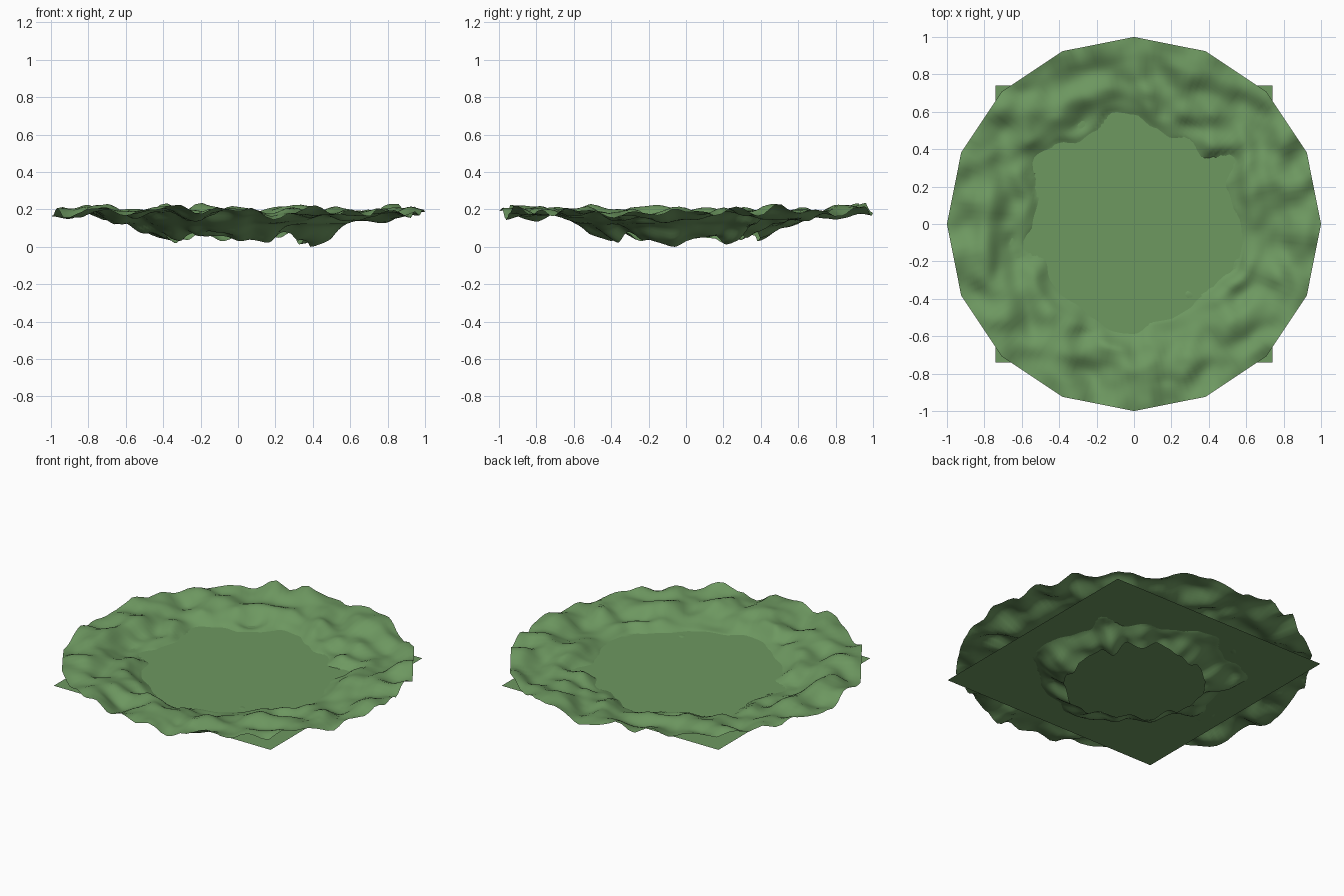
import bpy, math
from mathutils import Vector, noise

if "Cube" in bpy.data.objects:
    bpy.data.objects.remove(bpy.data.objects["Cube"])

WATER_Z, TOP_Z = 0.122, 0.244
SIDES, SUB, RINGS = 16, 10, 36
INNER = 0.40

mat = bpy.data.materials.new("moss green")
mat.diffuse_color = (0.154, 0.314, 0.118, 1)
mat.use_nodes = True
mat.node_tree.nodes["Principled BSDF"].inputs["Base Color"].default_value = mat.diffuse_color

# Shoreline radius every 11.25 degrees, starting at +x
SHORE = [.57, .53, .53, .65, .51, .54, .50, .53, .585, .61, .54, .53, .60, .64, .57, .53,
         .54, .60, .51, .54, .54, .53, .55, .585, .59, .53, .54, .54, .53, .55, .60, .59]


def shore(angle):
    f = (angle / math.tau * len(SHORE)) % len(SHORE)
    i = int(f)
    u = (1 - math.cos((f - i) * math.pi)) / 2
    return SHORE[i % 32] * (1 - u) + SHORE[(i + 1) % 32] * u


def height(x, y):
    """Bank height above the water: steep at the shore, level at the rim."""
    t = math.hypot(x, y) - shore(math.atan2(y, x))
    base = 0.066 * (1 - math.exp(-t / 0.12)) if t > 0 else 0.47 * t
    bumps = noise.noise(Vector((x * 7, y * 7, 3.7))) + 0.2 * noise.noise(Vector((x * 12, y * 12, 8.2)))
    return base + 0.06 * bumps * min(1, abs(t) / 0.08)


def make(name, verts, faces, smooth):
    me = bpy.data.meshes.new(name)
    me.from_pydata(verts, [], faces)
    me.materials.append(mat)
    for p in me.polygons:
        p.use_smooth = smooth
    ob = bpy.data.objects.new(name, me)
    bpy.context.collection.objects.link(ob)
    return ob


# Bumpy sixteen-sided bank, open in the middle
n = SIDES * SUB
pts = []
for j in range(RINGS + 1):
    r = INNER + (1 - INNER) * j / RINGS
    for i in range(n):
        k, u = divmod(i, SUB)
        a, b = math.tau * k / SIDES, math.tau * (k + 1) / SIDES
        u /= SUB
        x = r * (math.cos(a) * (1 - u) + math.cos(b) * u)
        y = r * (math.sin(a) * (1 - u) + math.sin(b) * u)
        pts.append((x, y, height(x, y)))
up = min(1, (TOP_Z - WATER_Z) / max(p[2] for p in pts))
down = WATER_Z / -min(p[2] for p in pts)
verts = [(x, y, WATER_Z + h * (up if h > 0 else down)) for x, y, h in pts]
faces = [(j * n + i, (j + 1) * n + i, (j + 1) * n + (i + 1) % n, j * n + (i + 1) % n)
         for j in range(RINGS) for i in range(n)]
make("pond_bank", verts, faces, True)

# Flat square water sheet
s = 0.74
make("water_surface", [(-s, -s, WATER_Z), (s, -s, WATER_Z), (s, s, WATER_Z), (-s, s, WATER_Z)],
     [(0, 1, 2, 3)], False)
